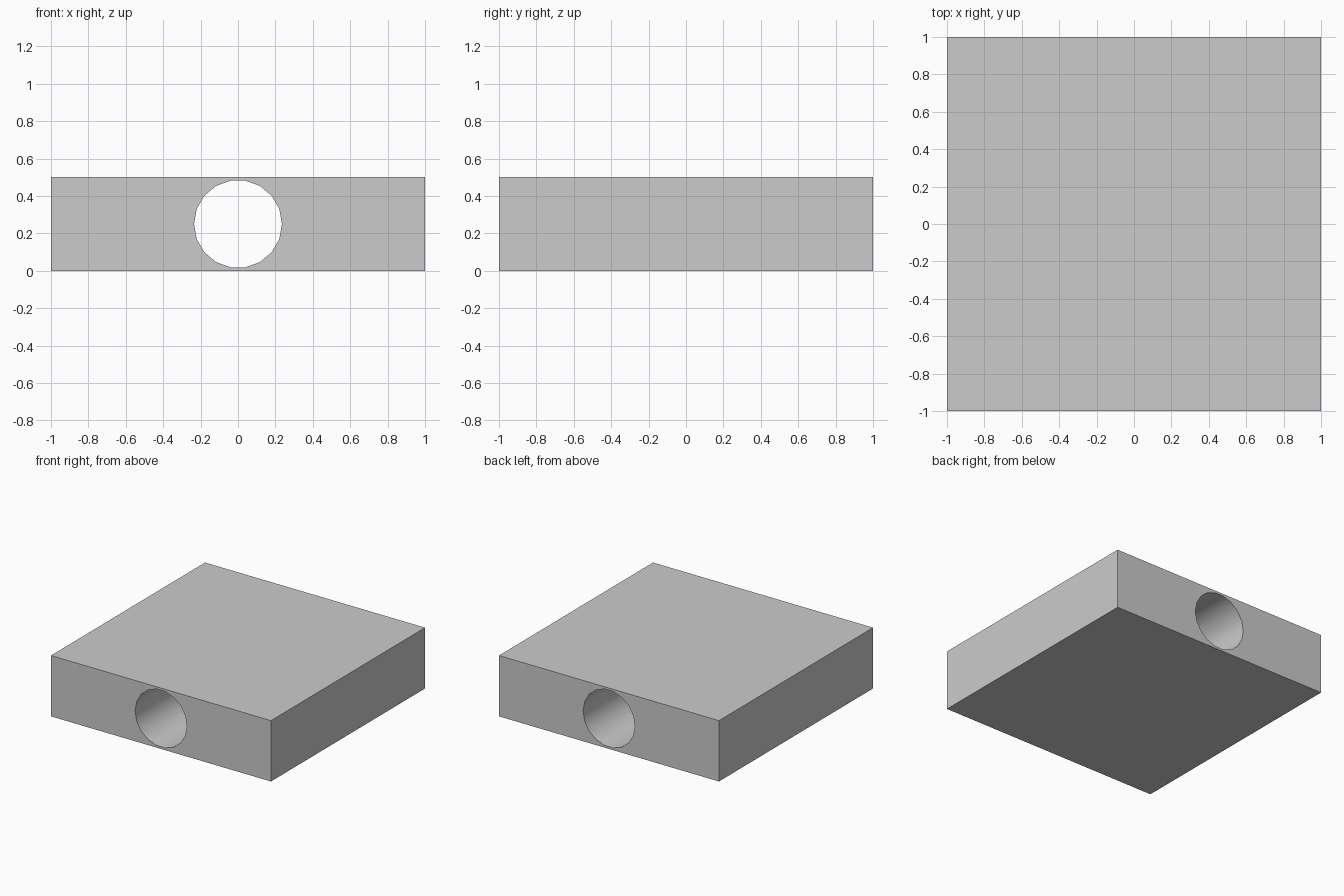
import bpy
from math import radians
from mathutils import Matrix

if "Cube" in bpy.data.objects:
    bpy.data.objects.remove(bpy.data.objects["Cube"])

# Flat square block
bpy.ops.mesh.primitive_cube_add(size=1, location=(0, 0, 0.25))
block = bpy.context.object
block.name = "block"
block.data.transform(Matrix.Diagonal((2, 2, 0.5, 1)))

# 18-sided bore cutter running front to back, with corners on the x axis
bpy.ops.mesh.primitive_cylinder_add(vertices=18, radius=0.235, depth=3, location=(0, 0, 0.25))
cutter = bpy.context.object
cutter.name = "bore_cutter"
cutter.data.transform(Matrix.Rotation(radians(90), 4, 'X') @ Matrix.Rotation(radians(90), 4, 'Z'))
cutter.hide_render = True

# Cut the bore through the block
bpy.ops.object.select_all(action='DESELECT')
block.select_set(True)
bpy.context.view_layer.objects.active = block
bore = block.modifiers.new("bore", 'BOOLEAN')
bore.operation = 'DIFFERENCE'
bore.solver = 'EXACT'
bore.object = cutter
bpy.ops.object.modifier_apply(modifier=bore.name)
bpy.data.objects.remove(cutter, do_unlink=True)

# Smooth bore wall, sharp block edges
bpy.ops.object.shade_smooth_by_angle(angle=radians(30))
